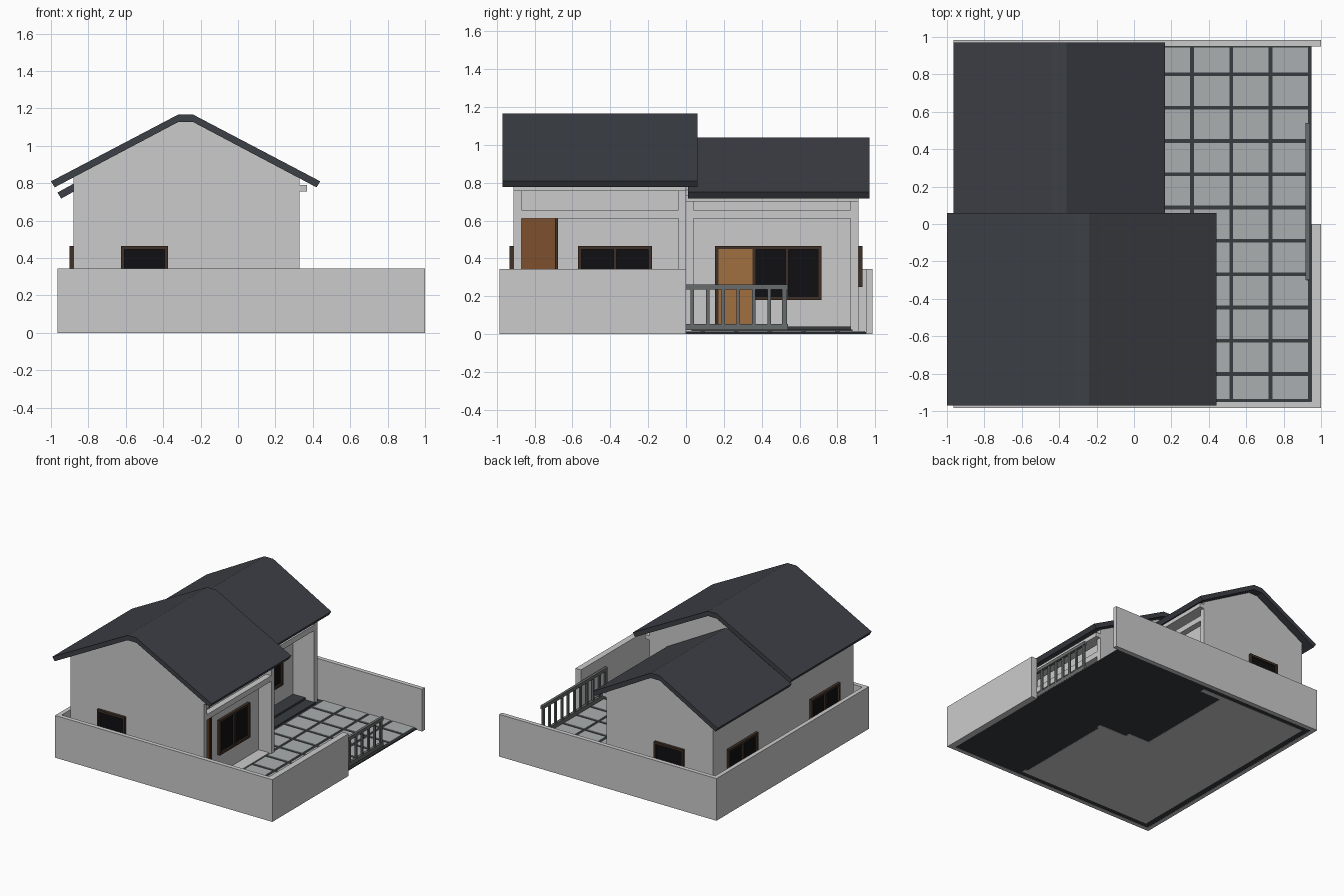
import bpy
import bmesh

if "Cube" in bpy.data.objects:
    bpy.data.objects.remove(bpy.data.objects["Cube"])


def mat(name, r, g, b):
    m = bpy.data.materials.new(name)
    m.diffuse_color = (r, g, b, 1)
    m.use_nodes = True
    m.node_tree.nodes["Principled BSDF"].inputs["Base Color"].default_value = m.diffuse_color
    return m


SLATE = mat("slate", .045, .05, .06)
DARK = mat("dark_base", .04, .045, .05)
STONE = mat("stone_tile", .40, .43, .43)
METAL = mat("gate_metal", .14, .15, .15)
FRAME = mat("frame_wood", .05, .03, .02)
GLASS = mat("dark_glass", .005, .005, .006)
OAK = mat("light_door", .35, .16, .05)
BROWN = mat("brown_door", .21, .08, .028)


def finish(name, bm, m=None):
    bmesh.ops.recalc_face_normals(bm, faces=bm.faces)
    me = bpy.data.meshes.new(name)
    bm.to_mesh(me)
    bm.free()
    if m:
        me.materials.append(m)
    ob = bpy.data.objects.new(name, me)
    bpy.context.collection.objects.link(ob)
    return ob


def add_box(bm, x0, x1, y0, y1, z0, z1):
    vs = bmesh.ops.create_cube(bm, size=1)["verts"]
    for v in vs:
        v.co = (x1 if v.co.x > 0 else x0, y1 if v.co.y > 0 else y0, z1 if v.co.z > 0 else z0)


def boxes(name, items, m=None):
    bm = bmesh.new()
    for it in items:
        add_box(bm, *it)
    return finish(name, bm, m)


def prism(name, profile, y0, y1, m=None):
    bm = bmesh.new()
    f = bm.faces.new([bm.verts.new((x, y0, z)) for x, z in profile])
    r = bmesh.ops.extrude_face_region(bm, geom=[f])
    for v in r["geom"]:
        if isinstance(v, bmesh.types.BMVert):
            v.co.y = y1
    return finish(name, bm, m)


def window(name, axis, pos, out, a0, a1, z0, z1, panes):
    """Frame bars and glass on a wall; pos is the wall plane, out its facing."""
    def place(p0, p1, q0, q1, depth):
        d = sorted((pos - .01 * out, pos + depth * out))
        return (*d, p0, p1, q0, q1) if axis == 'x' else (p0, p1, *d, q0, q1)
    w = .018
    bars = [place(a0, a1, z1 - w, z1, .022), place(a0, a1, z0, z0 + w, .022)]
    for i in range(panes + 1):
        c = a0 + (a1 - a0 - w) * i / panes
        bars.append(place(c, c + w, z0 + w, z1 - w, .022))
    boxes(name + "_frame", bars, FRAME)
    boxes(name + "_glass", [place(a0 + w, a1 - w, z0 + w, z1 - w, .008)], GLASS)


def house(tag, left, right, recess, y0, y1, eave, peak, eave_l, eave_r, ry0, ry1, cornice):
    mid = (eave_l + eave_r) / 2
    h = .04                       # half width of the flat ridge
    # roof shell
    top = [(eave_l, eave), (mid - h, peak), (mid + h, peak), (eave_r, eave)]
    low = [(eave_r - .02, eave - .032), (mid + h, peak - .04),
           (mid - h, peak - .04), (eave_l + .02, eave - .032)]
    prism(tag + "_roof", top + low, ry0, ry1, SLATE)
    slope = (peak - eave) / (mid - h - eave_l)

    def under(x):
        return peak - .036 - slope * max(0, abs(x - mid) - h)

    def gable(r):
        return [(left, 0), (r, 0), (r, under(r)), (mid + h, peak - .036),
                (mid - h, peak - .036), (left, under(left))]
    # rooms behind the porch, and full width end walls
    prism(tag + "_rooms", gable(recess), y0 + .02, y1 - .02)
    prism(tag + "_front_wall", gable(right), y0, y0 + .04)
    prism(tag + "_back_wall", gable(right), y1 - .04, y1)
    # porch beam and eave cornice
    boxes(tag + "_porch_beam", [(right - .05, right, y0 + .03, y1 - .03, .61, .655)])
    boxes(tag + "_cornice", [(right - .05, right + .04, y0, y1, cornice, cornice + .035)])


house("front_house", -.88, .33, .215, -.91, 0, .81, 1.167, -1, .44, -.97, .06, .755)
house("back_house", -.88, .08, -.11, 0, .91, .75, 1.04, -.965, .165, .01, .97, .70)

# boundary walls, with a gate opening on the right
boxes("boundary_front", [(-.965, 1, -.985, -.95, 0, .345)])
boxes("boundary_back", [(-.965, 1, .95, .985, 0, .345)])
boxes("boundary_left", [(-.965, -.93, -.95, .95, 0, .345)])
boxes("boundary_right", [(.95, 1, -.95, 0, 0, .345)])

# ground slab, yard tiles, porch floor and steps
boxes("ground_slab", [(-.93, .95, -.95, .95, .002, .012)], DARK)
tiles = []
ys = [-.945] + [-.802 + .178 * i for i in range(10)] + [.955]
for i in range(4):
    x = .10 + .21 * i
    for a, b in zip(ys, ys[1:]):
        if i == 0 and b < .05:
            continue
        tiles.append((x + .01, x + .20, a + .01, b - .01, .008, .018))
boxes("yard_tiles", tiles, STONE)
boxes("front_porch_floor", [(.2, .31, -.88, -.03, 0, .02)])
boxes("back_porch_step", [(-.12, 0, .03, .88, .01, .04), (-.12, .09, .03, .88, .01, .024)], DARK)

# sliding gate
gate = [(.918, .94, -.30, .54, .235, .262), (.918, .94, -.30, .54, .022, .055)]
for i in range(11):
    y = -.29 + .081 * i
    w = .013 if i in (0, 10) else .009
    gate.append((.922, .936, y - w, y + w, .05, .24))
boxes("sliding_gate", gate, METAL)

# windows
window("porch_window", 'x', .215, 1, -.57, -.18, .18, .465, 2)
window("back_porch_window", 'x', -.11, 1, .352, .715, .18, .465, 2)
window("left_window_rear", 'x', -.88, -1, .35, .73, .18, .465, 2)
window("left_window_front", 'x', -.88, -1, -.71, -.34, .18, .465, 2)
window("front_window", 'y', -.91, -1, -.625, -.375, .25, .465, 1)
window("rear_window", 'y', .91, 1, -.625, -.36, .25, .465, 1)

# doors with their frames
boxes("front_door", [(.2, .228, -.87, -.692, .02, .61)], BROWN)
boxes("front_door_frame", [(.2, .237, -.692, -.675, .02, .61)], FRAME)
boxes("back_door", [(-.12, -.095, .172, .352, .04, .45)], OAK)
boxes("back_door_frame", [(-.12, -.088, .154, .172, .04, .465),
                          (-.12, -.088, .172, .352, .45, .465)], FRAME)
